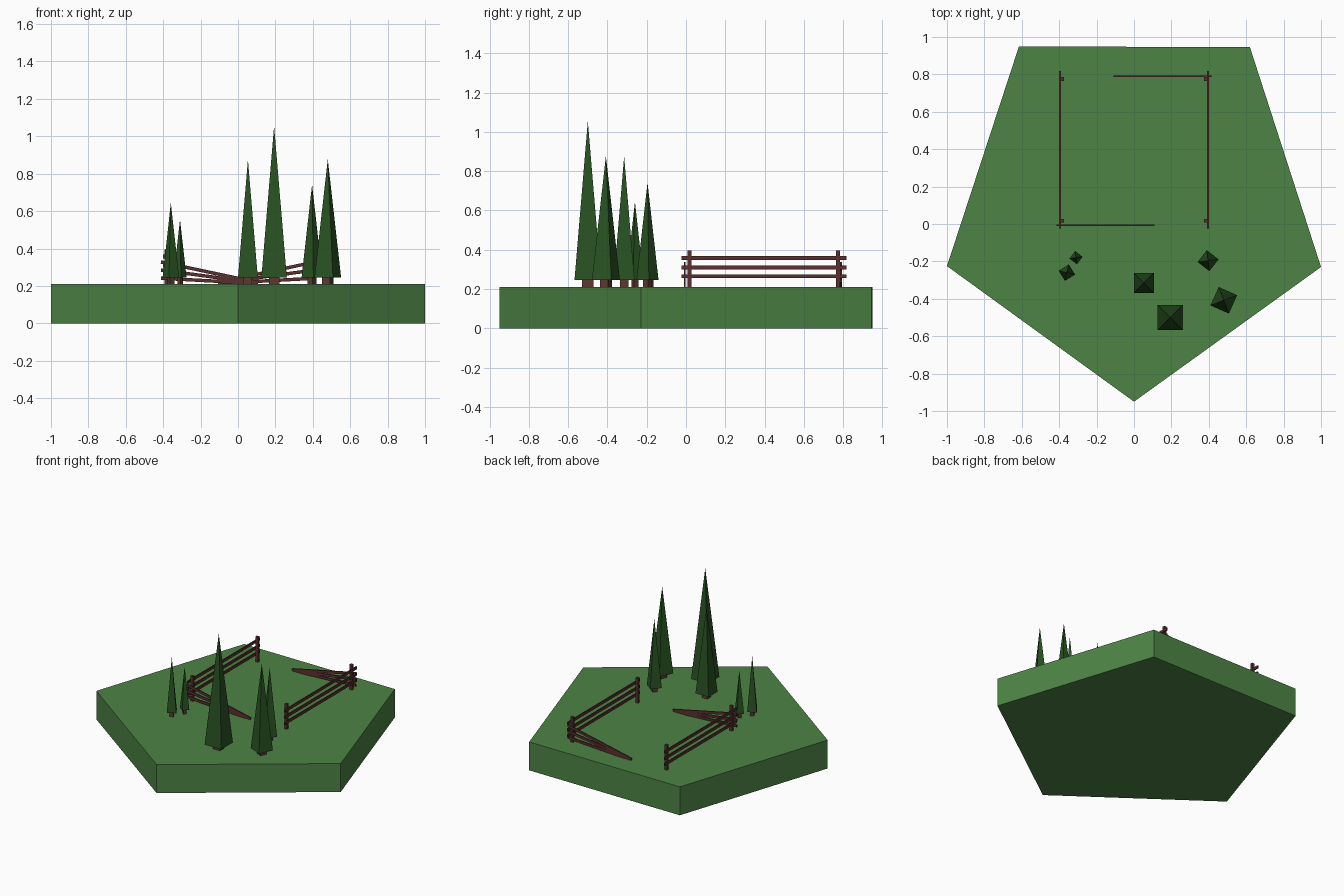
import bpy, bmesh, math
from mathutils import Vector, Matrix

if "Cube" in bpy.data.objects:
    bpy.data.objects.remove(bpy.data.objects["Cube"])

TOP = 0.21


def material(name, rgb):
    m = bpy.data.materials.new(name)
    m.diffuse_color = (*rgb, 1)
    m.use_nodes = True
    m.node_tree.nodes["Principled BSDF"].inputs["Base Color"].default_value = m.diffuse_color
    return m


GRASS = material("grass", (0.075, 0.23, 0.06))
LEAF = material("foliage", (0.022, 0.085, 0.016))
BARK = material("bark", (0.11, 0.04, 0.028))
WOOD = material("fence_wood", (0.10, 0.03, 0.028))


def finish(bm, name, mat):
    bmesh.ops.recalc_face_normals(bm, faces=bm.faces)
    me = bpy.data.meshes.new(name)
    bm.to_mesh(me)
    bm.free()
    me.materials.append(mat)
    ob = bpy.data.objects.new(name, me)
    bpy.context.collection.objects.link(ob)
    return ob


def box(name, centre, size, mat, tilt=0):
    bm = bmesh.new()
    bmesh.ops.create_cube(bm, size=1)
    bm.transform(Matrix.Translation(centre) @ Matrix.Rotation(tilt, 4, 'Y')
                 @ Matrix.Diagonal((*size, 1)))
    return finish(bm, name, mat)


# Pentagonal ground slab
bm = bmesh.new()
outline = [(-0.615, 0.95), (-1, -0.225), (0, -0.95), (1, -0.23), (0.62, 0.945)]
face = bm.faces.new([bm.verts.new((x, y, 0)) for x, y in outline])
top = bmesh.ops.extrude_face_region(bm, geom=[face])["geom"]
bmesh.ops.translate(bm, vec=(0, 0, TOP),
                    verts=[v for v in top if isinstance(v, bmesh.types.BMVert)])
finish(bm, "ground", GRASS)


# Trees: square trunk below a tall four-sided cone
def tree(i, x, y, half, apex, angle):
    def taper(name, r1, r2, z0, z1, mat):
        bm = bmesh.new()
        bmesh.ops.create_cone(bm, cap_ends=True, segments=4, depth=z1 - z0,
                              radius1=r1 * math.sqrt(2), radius2=r2 * math.sqrt(2))
        bmesh.ops.remove_doubles(bm, verts=bm.verts, dist=1e-5)
        # turn so that the flat sides face the axes before applying the angle
        v = min(bm.verts, key=lambda p: p.co.z)
        turn = math.radians(angle + 45) - math.atan2(v.co.y, v.co.x)
        bm.transform(Matrix.Translation((x, y, (z0 + z1) / 2))
                     @ Matrix.Rotation(turn, 4, 'Z'))
        finish(bm, name, mat)
    taper(f"tree_trunk_{i}", half * 0.42, half * 0.42, TOP - 0.01, 0.27, BARK)
    taper(f"tree_foliage_{i}", half, 0, 0.245, apex, LEAF)


trees = [(0.193, -0.5, 0.068, 1.055, 0), (0.053, -0.315, 0.053, 0.875, 0),
         (0.48, -0.408, 0.054, 0.877, -24), (0.396, -0.196, 0.04, 0.742, -38),
         (-0.359, -0.26, 0.032, 0.645, 32), (-0.31, -0.18, 0.025, 0.555, -37)]
for i, t in enumerate(trees):
    tree(i, *t)

# Fence posts and the straight side rails
heights = (0.265, 0.31, 0.357)
for s, side in ((-1, "left"), (1, "right")):
    for y, end in ((0.017, "front"), (0.775, "back")):
        box(f"post_{side}_{end}", (s * 0.384, y, 0.295), (0.02, 0.02, 0.2), WOOD)
    for k, z in enumerate(heights):
        box(f"rail_{side}_{k}", (s * 0.396, 0.397, z), (0.009, 0.84, 0.02), WOOD)

# Broken front and back rails sagging down to the grass
for s, y, side in ((-1, -0.006, "front"), (1, 0.79, "back")):
    for k, (z0, z1) in enumerate(((0.241, 0.213), (0.285, 0.215), (0.328, 0.218))):
        a, b = Vector((s * 0.412, y, z0)), Vector((-s * 0.108, y, z1))
        d = b - a
        box(f"broken_rail_{side}_{k}", (a + b) / 2, (d.length, 0.009, 0.018), WOOD,
            -math.atan(d.z / d.x))
